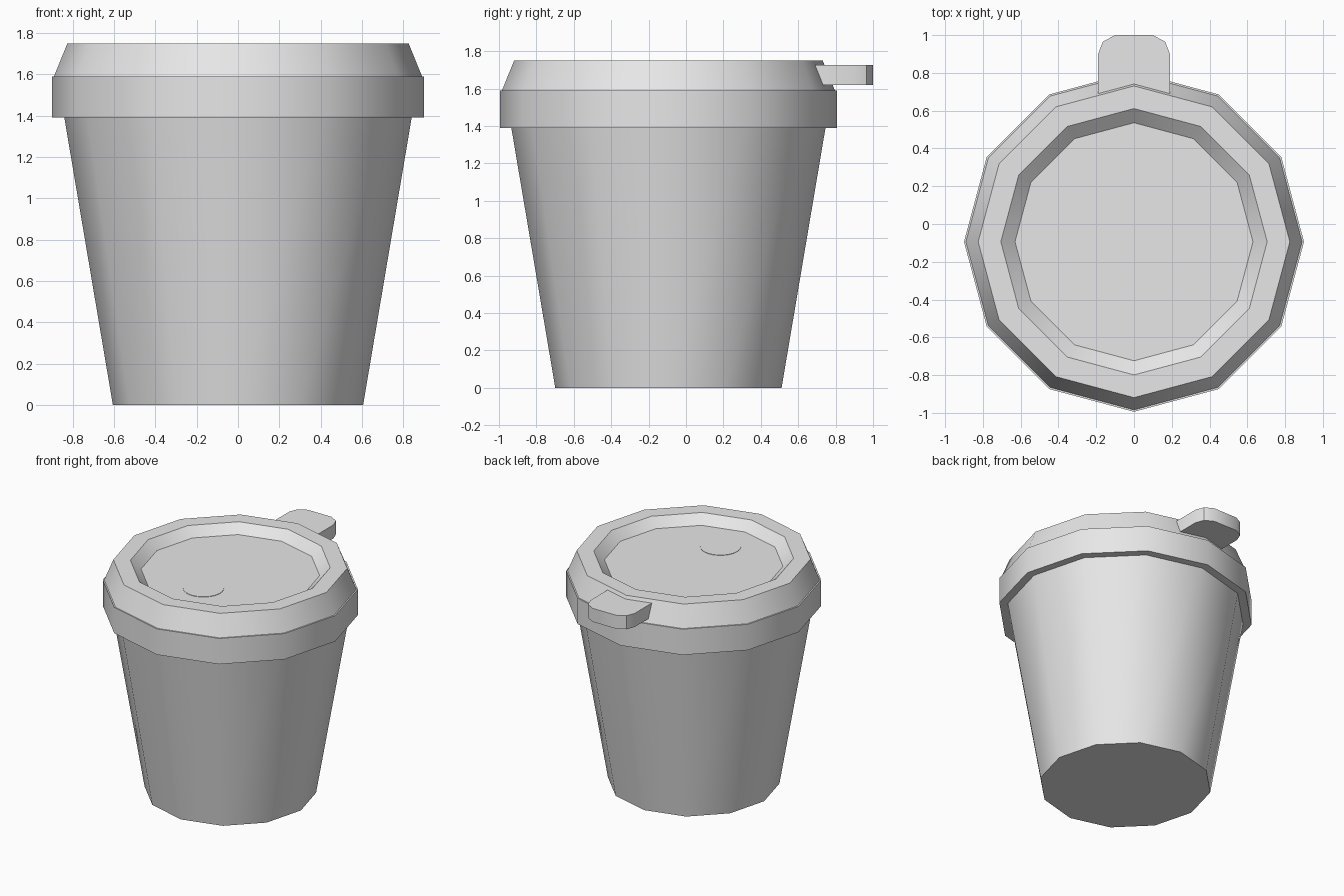
import bpy, bmesh, math

old = bpy.data.objects.get("Cube")
if old:
    bpy.data.objects.remove(old, do_unlink=True)

CENTRE_Y = -0.094
SIDES = 12

grey = bpy.data.materials.new("light_grey")
grey.use_nodes = True
grey.diffuse_color = (0.8, 0.8, 0.8, 1)
grey.node_tree.nodes["Principled BSDF"].inputs["Base Color"].default_value = (0.8, 0.8, 0.8, 1)


def finish(name, bm, location):
    bmesh.ops.recalc_face_normals(bm, faces=bm.faces)
    mesh = bpy.data.meshes.new(name)
    bm.to_mesh(mesh)
    bm.free()
    mesh.materials.append(grey)
    obj = bpy.data.objects.new(name, mesh)
    obj.location = location
    bpy.context.collection.objects.link(obj)
    bpy.ops.object.select_all(action="DESELECT")
    obj.select_set(True)
    bpy.context.view_layer.objects.active = obj
    bpy.ops.object.shade_smooth_by_angle(angle=math.radians(35))
    return obj


def turned(name, profile, sides, location):
    """Stack of rings (radius, height), capped at both ends."""
    bm = bmesh.new()
    rings = []
    for r, z in profile:
        angles = [2 * math.pi * i / sides for i in range(sides)]
        rings.append([bm.verts.new((r * math.cos(a), r * math.sin(a), z)) for a in angles])
    for low, high in zip(rings, rings[1:]):
        for i in range(sides):
            j = (i + 1) % sides
            bm.faces.new((low[i], low[j], high[j], high[i]))
    bm.faces.new(rings[0][::-1])
    bm.faces.new(rings[-1])
    return finish(name, bm, location)


# Tapered cup, its top hidden inside the lid
turned("cup_body", [(0.605, 0), (0.85, 1.45)], SIDES, (0, CENTRE_Y, 0))

# Lid: skirt, small ledge, sloping shoulder, flat rim and sunken top
lid_profile = [(0.80, 1.39), (0.90, 1.39), (0.90, 1.59), (0.89, 1.59),
               (0.825, 1.75), (0.705, 1.75), (0.63, 1.685)]
turned("lid", lid_profile, SIDES, (0, CENTRE_Y, 0))

# Round sipping patch on the sunken top
turned("sip_disc", [(0.143, 1.683), (0.143, 1.688)], 32, (0, -0.423, 0))

# Rear pull tab with rounded outer corners
half = [(0.19, 0.66), (0.19, 0.90), (0.165, 0.965), (0.10, 1.0)]
outline = half + [(-x, y) for x, y in reversed(half)]
bm = bmesh.new()
base = bm.faces.new([bm.verts.new((x, y, 1.62)) for x, y in outline])
top = bmesh.ops.extrude_face_region(bm, geom=[base])["geom"]
bmesh.ops.translate(bm, vec=(0, 0, 0.105),
                    verts=[v for v in top if isinstance(v, bmesh.types.BMVert)])
finish("pull_tab", bm, (0, 0, 0))
